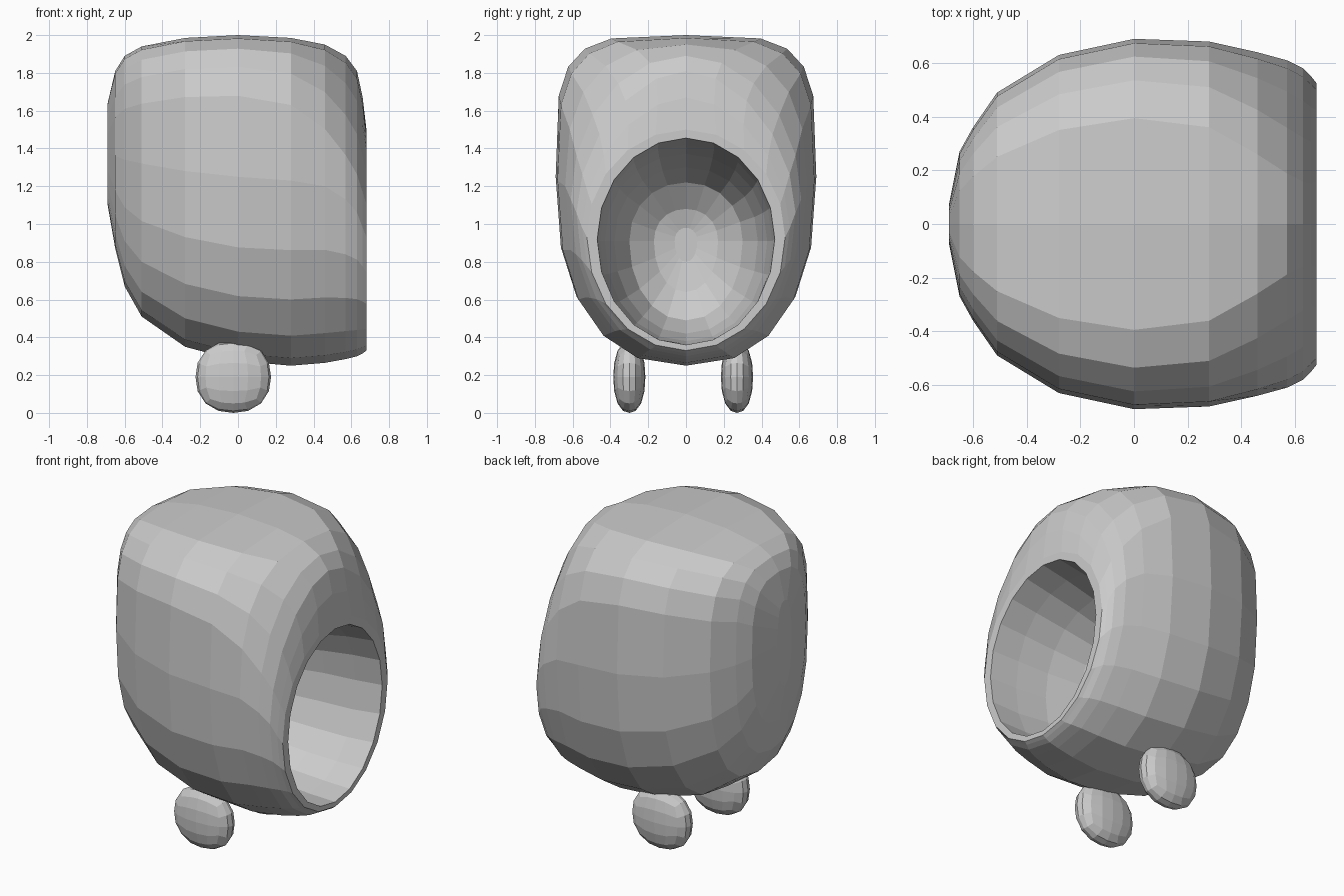
import bpy, bmesh, math
from mathutils import Vector

old = bpy.data.objects.get("Cube")
if old:
    bpy.data.objects.remove(old, do_unlink=True)

grey = bpy.data.materials.new("plain_grey")
grey.use_nodes = True
grey.diffuse_color = (0.6, 0.6, 0.6, 1)
grey.node_tree.nodes["Principled BSDF"].inputs["Base Color"].default_value = grey.diffuse_color

SIDES = 20


def finish(name, bm):
    bmesh.ops.recalc_face_normals(bm, faces=bm.faces)
    mesh = bpy.data.meshes.new(name)
    bm.to_mesh(mesh)
    bm.free()
    mesh.materials.append(grey)
    obj = bpy.data.objects.new(name, mesh)
    bpy.context.collection.objects.link(obj)
    return obj


def power(value, n):
    return math.copysign(abs(value) ** (2 / n), value)


def ring(bm, x, width, low, mid, high, n_up=2.1, n_low=2.1):
    """Rounded cross-section, with its own bulge above and below the middle."""
    verts = []
    for i in range(SIDES):
        a = math.tau * i / SIDES
        c, s = math.cos(a), math.sin(a)
        n, height = (n_up, high - mid) if s > 0 else (n_low, mid - low)
        verts.append(bm.verts.new((x, width * power(c, n), mid + height * power(s, n))))
    return verts


# Sections from the closed back to the rim: x, half width, low, middle, high, roundness
outer = [
    (-0.69, 0.07, 1.10, 1.38, 1.64, 2.5, 2.2),
    (-0.65, 0.27, 0.87, 1.36, 1.81, 3.0, 2.4),
    (-0.60, 0.36, 0.67, 1.34, 1.89, 3.3, 2.4),
    (-0.51, 0.49, 0.51, 1.32, 1.94, 3.5, 2.4),
    (-0.28, 0.63, 0.35, 1.28, 1.985, 4.0, 2.4),
    (0.00, 0.69, 0.275, 1.25, 2.00, 4.2, 2.45),
    (0.28, 0.68, 0.25, 1.23, 1.985, 3.7, 2.4),
    (0.46, 0.64, 0.265, 1.20, 1.95, 2.6, 2.3),
    (0.57, 0.61, 0.285, 1.13, 1.89, 2.0, 2.2),
    (0.63, 0.58, 0.30, 1.06, 1.81, 1.8, 2.1),
    (0.66, 0.55, 0.315, 0.98, 1.67, 1.8, 2.0),
    (0.68, 0.525, 0.33, 0.93, 1.50, 2.0, 2.0),
]
# Bowl-shaped hollow from the rim inwards
inner = [
    (0.68, 0.47, 0.36, 0.92, 1.455, 2.0, 2.0),
    (0.50, 0.455, 0.365, 0.91, 1.42),
    (0.30, 0.43, 0.38, 0.91, 1.37),
    (0.10, 0.38, 0.42, 0.91, 1.30),
    (-0.07, 0.30, 0.49, 0.91, 1.22),
    (-0.17, 0.17, 0.64, 0.91, 1.08),
    (-0.20, 0.06, 0.80, 0.91, 0.98),
]
bm = bmesh.new()
rings = [ring(bm, *section) for section in outer + inner]
for a, b in zip(rings, rings[1:]):
    for i in range(SIDES):
        j = (i + 1) % SIDES
        bm.faces.new((a[i], a[j], b[j], b[i]))
bm.faces.new(rings[0])
bm.faces.new(rings[-1])
finish("hollow_body", bm)


# Feet: flattened rounded blocks
def foot(name, y):
    bm = bmesh.new()
    bmesh.ops.create_cube(bm, size=2)
    bmesh.ops.subdivide_edges(bm, edges=bm.edges[:], cuts=3, use_grid_fill=True)
    n = 2.25
    for v in bm.verts:
        p = Vector([math.tan(c * math.pi / 4) for c in v.co])
        p /= sum(abs(c) ** n for c in p) ** (1 / n)
        v.co = (p.x * 0.2 - 0.025, p.y * 0.085 + y, p.z * 0.19 + 0.19)
    finish(name, bm)


foot("right_foot", -0.3)
foot("left_foot", 0.27)
